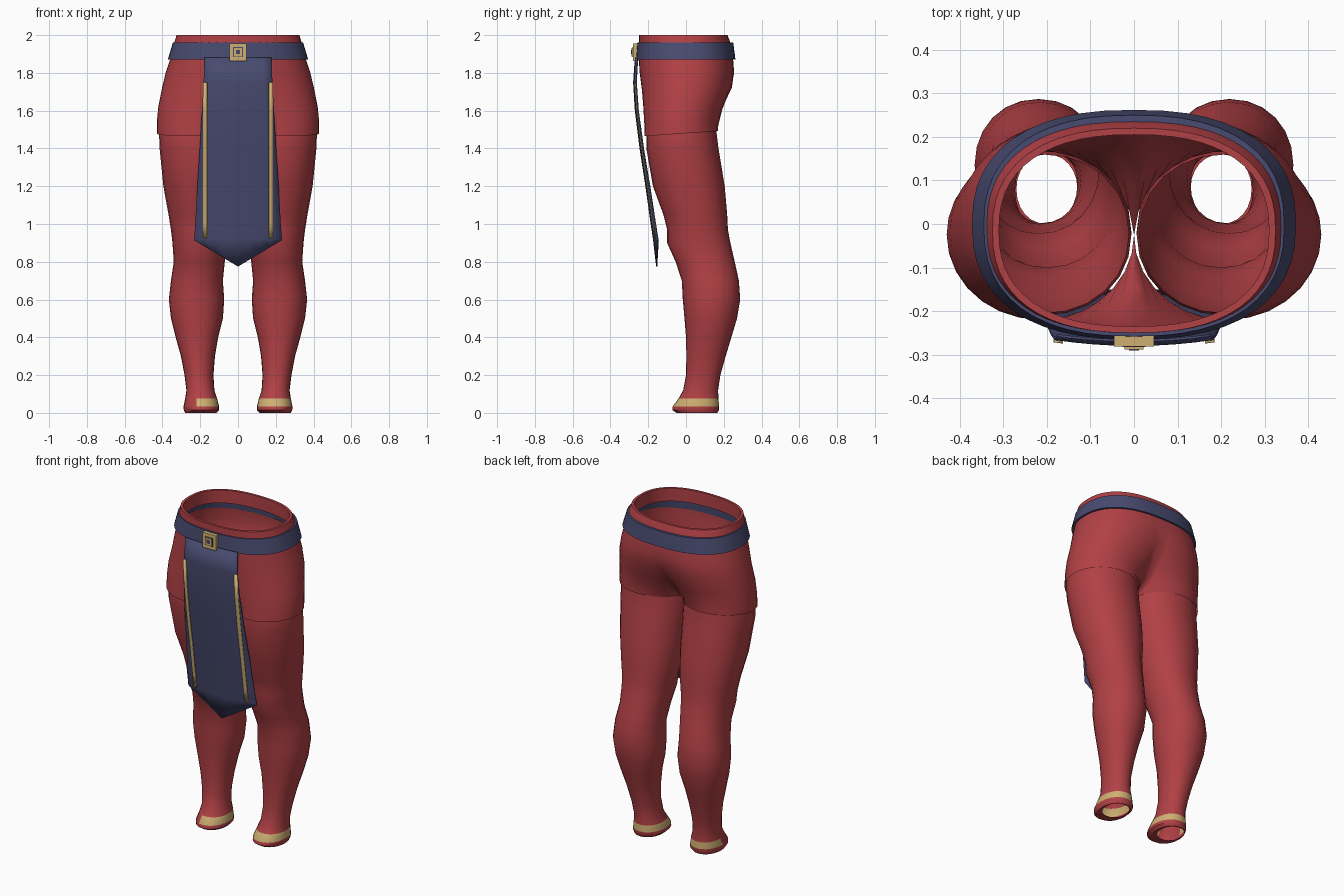
import bpy, bmesh, math

if "Cube" in bpy.data.objects:
    bpy.data.objects.remove(bpy.data.objects["Cube"])


def material(name, rgb):
    m = bpy.data.materials.new(name)
    m.diffuse_color = (*rgb, 1)
    m.use_nodes = True
    m.node_tree.nodes["Principled BSDF"].inputs["Base Color"].default_value = m.diffuse_color
    return m


RED = material("red_fabric", (0.44, 0.052, 0.06))
BLUE = material("navy_cloth", (0.064, 0.069, 0.16))
GOLD = material("gold_trim", (0.62, 0.43, 0.17))


def finish(name, bm, mats, smooth=40, recalc=True):
    if recalc:
        bmesh.ops.recalc_face_normals(bm, faces=bm.faces)
    me = bpy.data.meshes.new(name)
    bm.to_mesh(me)
    bm.free()
    ob = bpy.data.objects.new(name, me)
    bpy.context.collection.objects.link(ob)
    for m in mats:
        me.materials.append(m)
    if smooth:
        bpy.ops.object.select_all(action='DESELECT')
        ob.select_set(True)
        bpy.context.view_layer.objects.active = ob
        bpy.ops.object.shade_smooth_by_angle(angle=math.radians(smooth))
    return ob


def spow(v, e):
    return math.copysign(abs(v) ** e, v)


def ring(cx, ax, yf, yb, z, n, count, half=False, tilt=0):
    """Rounded loop; half keeps only the part with x >= 0."""
    e, cy, by = 2 / n, (yf + yb) / 2, (yb - yf) / 2
    t0 = math.acos(-min(1, cx / ax) ** (1 / e)) if half else math.pi
    pts = []
    for i in range(count + 1 if half else count):
        t = -t0 + 2 * t0 * i / count
        x, y = cx + ax * spow(math.cos(t), e), cy + by * spow(math.sin(t), e)
        if half and i in (0, count):
            x = 0
        pts.append((x, y, z + tilt * y))
    return pts


def loft(bm, rings, closed):
    rows = [[bm.verts.new(p) for p in r] for r in rings]
    n = len(rows[0])
    for a, b in zip(rows, rows[1:]):
        for i in range(n if closed else n - 1):
            j = (i + 1) % n
            bm.faces.new((a[i], b[i], b[j], a[j]))


# Shorts: half shell whose centre seam opens into two leg holes, then mirrored
# z, lobe centre x, outer x, front y, back y, roundness
SHORTS = [
    (1.92, 0, .312, -.235, .205, 2.4), (2.0, 0, .31, -.235, .205, 2.4),
    (2.0, 0, .325, -.25, .22, 2.4), (1.96, 0, .338, -.25, .235, 2.4),
    (1.87, .02, .36, -.25, .25, 2.3), (1.80, .05, .383, -.245, .255, 2.2),
    (1.72, .10, .402, -.235, .243, 2.1), (1.62, .16, .422, -.226, .197, 2.05),
    (1.54, .195, .43, -.222, .176, 2), (1.48, .215, .43, -.22, .17, 2),
]
bm = bmesh.new()
loft(bm, [ring(c, o - c, f, b, z, n, 28, True, .07 if z < 1.5 else 0)
          for z, c, o, f, b, n in SHORTS], False)
shorts = finish("shorts", bm, [RED])
mir = shorts.modifiers.new("mirror", 'MIRROR')
mir.use_clip = True
mir.merge_threshold = 0.002

# Legs: z, inner x, outer x, front y, back y
LEG = [
    (1.53, .012, .41, -.205, .16), (1.48, .006, .418, -.21, .162),
    (1.4, .006, .415, -.21, .172), (1.2, .015, .395, -.175, .205),
    (1.05, .03, .368, -.12, .218), (.97, .045, .355, -.10, .222),
    (.9, .055, .347, -.10, .235), (.8, .07, .34, -.055, .258),
    (.7, .08, .355, -.022, .28), (.6, .073, .366, -.017, .287),
    (.5, .08, .355, -.008, .27), (.4, .105, .33, 0, .24),
    (.3, .122, .302, .002, .21), (.2, .13, .283, 0, .182),
    (.12, .125, .273, -.015, .17), (.075, .11, .28, -.04, .172),
    (.035, .10, .288, -.07, .175), (.015, .10, .287, -.072, .175),
    (0, .115, .28, -.05, .165), (0, .13, .27, 0, .16),
]
for side, name in ((-1, "left_leg"), (1, "right_leg")):
    bm = bmesh.new()
    rings = [ring((i + o) / 2, (o - i) / 2, f, b, z, 2.1, 24)
             for z, i, o, f, b in LEG]
    loft(bm, [[(side * x, y, z) for x, y, z in r] for r in rings], True)
    # Ankle band, broken on the outer front of the left foot
    for f in bm.faces:
        c = f.calc_center_median()
        if .035 < c.z < .075 and not (c.x < -.22 and c.y < .05):
            f.material_index = 1
    finish(name, bm, [RED, GOLD])

# Belt: closed flared band
BELT = [(1.96, .345, -.258, .25), (1.87, .372, -.265, .262),
        (1.87, .355, -.25, .245), (1.96, .33, -.245, .235)]
bm = bmesh.new()
loft(bm, [ring(0, o, f, b, z, 2.4, 48) for z, o, f, b in BELT + BELT[:1]], True)
bmesh.ops.remove_doubles(bm, verts=bm.verts, dist=1e-5)
finish("belt", bm, [BLUE])

# Hanging front cloth: z, half width, y
CLOTH = [(1.88, .176, -.268), (1.75, .182, -.277), (1.6, .19, -.268),
         (1.4, .202, -.243), (1.2, .215, -.212), (1.0, .226, -.184),
         (.92, .232, -.172)]


def cloth_at(z):
    for (z0, w0, y0), (z1, w1, y1) in zip(CLOTH, CLOTH[1:]):
        if z >= z1:
            t = (z0 - z) / (z0 - z1)
            return w0 + (w1 - w0) * t, y0 + (y1 - y0) * t
    return CLOTH[-1][1:]


def cloth_y(x, z):
    w, y = cloth_at(z)
    return y + (.012 + .012 * (1.88 - z)) * (x / w) ** 2


def solid_sheet(name, rows, thick, mat):
    bm = bmesh.new()
    loft(bm, rows, False)
    ob = finish(name, bm, [mat], 30, False)
    sol = ob.modifiers.new("thickness", 'SOLIDIFY')
    sol.thickness = thick
    sol.offset = 0
    return ob


rows = []
for z, w, y in CLOTH:
    rows.append([(u / 4 * w, cloth_y(u / 4 * w, z), z) for u in range(-4, 5)])
# Pointed lower edge
rows.append([(u / 4 * .232, -.155 + .008 * abs(u) / 4, .915 - .14 * (1 - abs(u) / 4))
             for u in range(-4, 5)])
solid_sheet("front_cloth", rows, .006, BLUE)

# Gold stripes along the cloth
for side, name in ((-1, "left_stripe"), (1, "right_stripe")):
    rows = [[(side * .174 + d, cloth_y(side * .174 + d, z) - .006, z)
             for d in (-.011, .011)] for z in (1.75, 1.6, 1.4, 1.2, 1.0, .925)]
    solid_sheet(name, rows, .005, GOLD)


# Buckle: stacked square plates
def box(name, half, y0, y1, mat):
    bm = bmesh.new()
    bmesh.ops.create_cube(bm, size=1)
    for v in bm.verts:
        v.co = (v.co.x * 2 * half, y0 if v.co.y < 0 else y1, 1.91 + v.co.z * 2 * half)
    finish(name, bm, [mat], 0)


box("buckle_plate", .046, -.281, -.25, GOLD)
box("buckle_groove", .026, -.283, -.27, BLUE)
box("buckle_boss", .022, -.288, -.27, GOLD)
box("buckle_gem", .011, -.290, -.28, BLUE)
